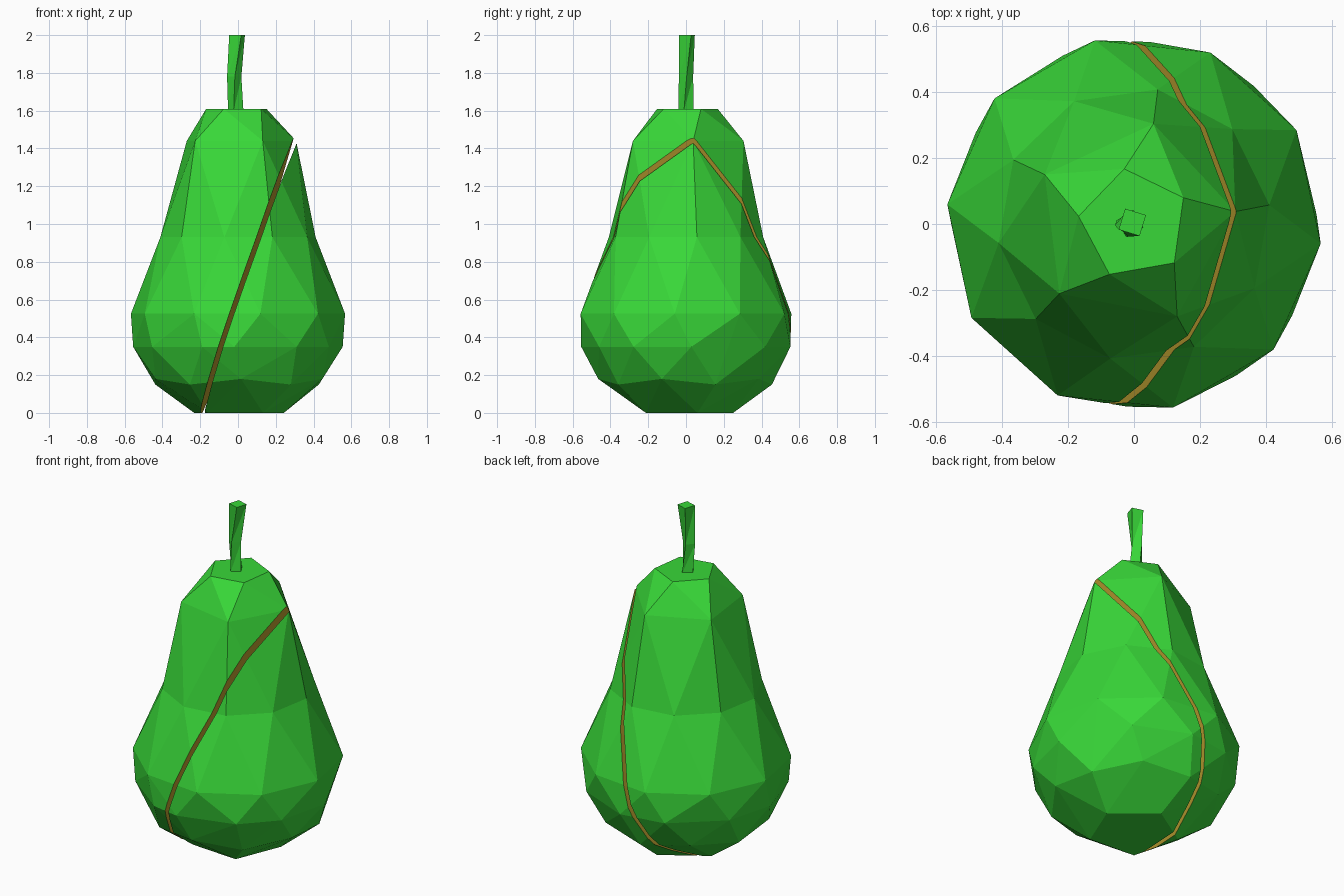
import bpy, bmesh
from math import sin, cos, radians
from mathutils import Vector

if "Cube" in bpy.data.objects:
    bpy.data.objects.remove(bpy.data.objects["Cube"])


def material(name, color):
    m = bpy.data.materials.new(name)
    m.diffuse_color = (*color, 1)
    m.use_nodes = True
    m.node_tree.nodes["Principled BSDF"].inputs["Base Color"].default_value = m.diffuse_color
    return m


SKIN = material("skin_green", (0.04, 0.68, 0.04))
FLESH = material("flesh_yellow", (0.5, 0.35, 0.03))


def ring(z, r, angles, cx=0, cy=0):
    return [Vector((cx + r * cos(radians(a)), cy + r * sin(radians(a)), z)) for a in angles]


def around(start, n):
    return [start + 360 / n * k for k in range(n)]


def finish(bm, name):
    bmesh.ops.recalc_face_normals(bm, faces=bm.faces)
    me = bpy.data.meshes.new(name)
    bm.to_mesh(me)
    bm.free()
    me.materials.append(SKIN)
    me.materials.append(FLESH)
    ob = bpy.data.objects.new(name, me)
    bpy.context.collection.objects.link(ob)


# Faceted pear: neck and belly hulls meeting at a shared flat ring
WAIST = 0.93
waist = ring(WAIST, 0.415, around(8, 10))
neck = ring(1.61, 0.17, around(28, 5)) + ring(1.44, 0.31, around(7, 5))
belly = (ring(0.525, 0.57, around(30, 10))
         + ring(0.35, 0.555, [3, 330, 304, 268, 250, 215, 180, 150, 113, 85, 49])
         + ring(0.18, 0.465, around(56, 5)) + ring(0.15, 0.455, around(20, 5))
         + ring(0.0, 0.25, around(14, 5)))


def pear():
    bm = bmesh.new()
    for pts in (neck, belly):
        vs = [bm.verts.new(p) for p in waist + pts]
        bmesh.ops.convex_hull(bm, input=vs)
    caps = [f for f in bm.faces if all(abs(v.co.z - WAIST) < 1e-4 for v in f.verts)]
    bmesh.ops.delete(bm, geom=caps, context='FACES')
    bmesh.ops.remove_doubles(bm, verts=bm.verts, dist=1e-4)
    return bm


# Slanted slice leaves a thin gap with yellow cut faces on both pieces
def piece(name, side):
    bm = pear()
    n = Vector((1, -0.05, -0.335)) * side
    co = Vector((-0.182 + 0.0125 * side, 0, 0))
    cut = bmesh.ops.bisect_plane(bm, geom=bm.verts[:] + bm.edges[:] + bm.faces[:],
                                 plane_co=co, plane_no=n, clear_inner=True)
    edges = [e for e in cut['geom_cut'] if isinstance(e, bmesh.types.BMEdge)]
    old = set(bm.faces)
    bmesh.ops.contextual_create(bm, geom=edges)
    for f in bm.faces:
        if f not in old:
            f.material_index = 1
    finish(bm, name)


piece("fruit_slice", 1)
piece("fruit_main", -1)

# Twisted four-sided stem
bm = bmesh.new()
levels = [ring(1.60, 0.042, around(75, 4), -0.012, 0),
          ring(1.78, 0.038, around(95, 4), -0.02, 0),
          ring(2.0, 0.047, around(118, 4), -0.005, 0.005)]
rows = [[bm.verts.new(p) for p in lv] for lv in levels]
for a, b in zip(rows, rows[1:]):
    for i in range(4):
        j = (i + 1) % 4
        bm.faces.new((a[i], a[j], b[j]))
        bm.faces.new((a[i], b[j], b[i]))
bm.faces.new(rows[0][::-1])
bm.faces.new(rows[-1])
finish(bm, "stem")
